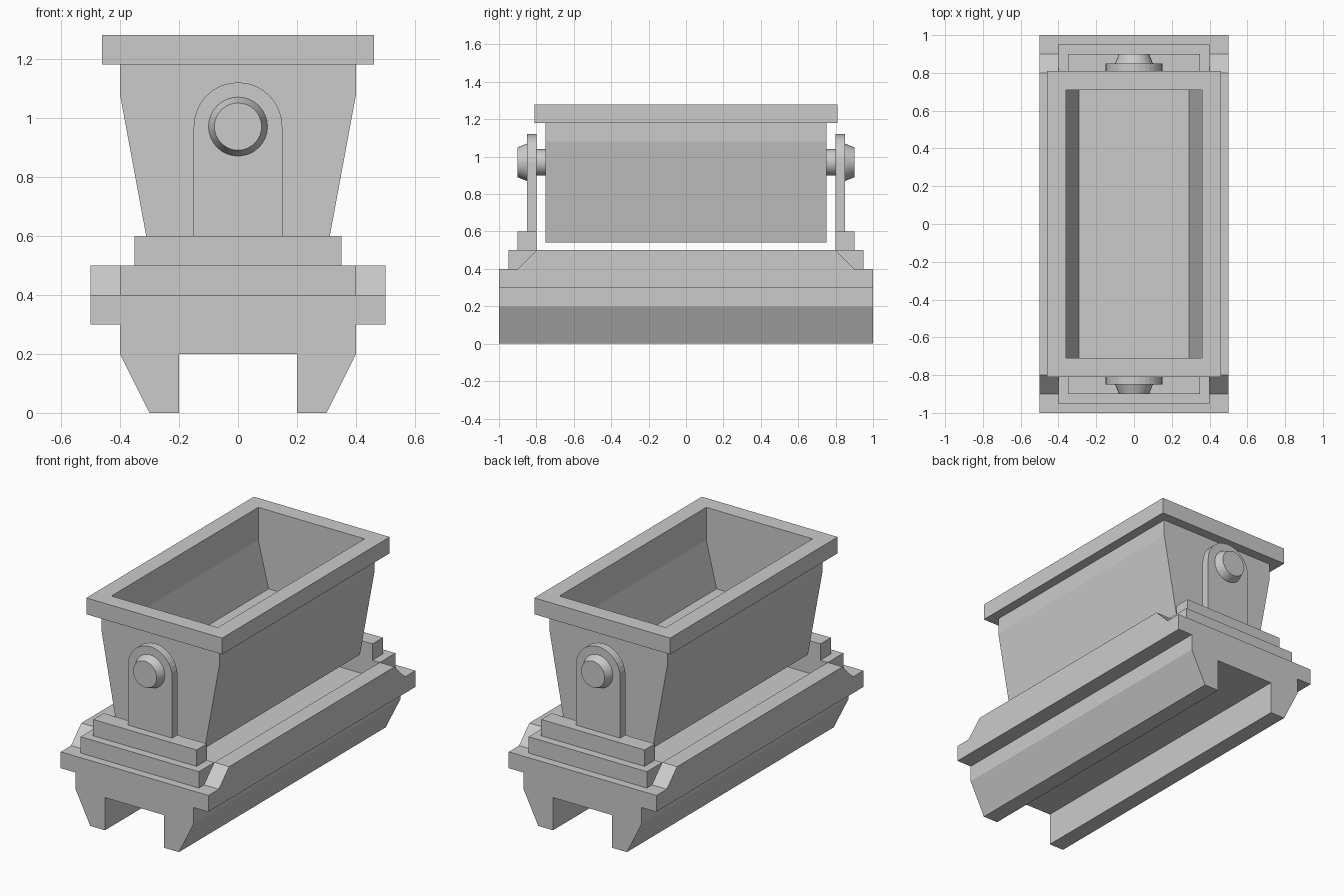
import bpy, bmesh, math
from mathutils import Matrix

if "Cube" in bpy.data.objects:
    bpy.data.objects.remove(bpy.data.objects["Cube"])


def finish(bm, name):
    bmesh.ops.recalc_face_normals(bm, faces=bm.faces)
    me = bpy.data.meshes.new(name)
    bm.to_mesh(me)
    bm.free()
    ob = bpy.data.objects.new(name, me)
    bpy.context.collection.objects.link(ob)
    return ob


def extrude(name, profile, depth, axis='Y', start=0.0):
    """Extrude an (x, z) profile along y, or a (y, z) profile along x."""
    place = (lambda a, b, d: (a, d, b)) if axis == 'Y' else (lambda a, b, d: (d, a, b))
    bm = bmesh.new()
    f = bm.faces.new([bm.verts.new(place(a, b, start)) for a, b in profile])
    r = bmesh.ops.extrude_face_region(bm, geom=[f])
    verts = [v for v in r['geom'] if isinstance(v, bmesh.types.BMVert)]
    bmesh.ops.translate(bm, verts=verts, vec=place(0, 0, depth))
    return finish(bm, name)


def box(name, x0, x1, y0, y1, z0, z1):
    return extrude(name, [(x0, z0), (x1, z0), (x1, z1), (x0, z1)], y1 - y0, 'Y', y0)


def cut(ob, cutter):
    m = ob.modifiers.new("cut", 'BOOLEAN')
    m.operation = 'DIFFERENCE'
    m.solver = 'EXACT'
    m.object = cutter
    cutter.hide_render = True
    cutter.hide_set(True)


def mirrored(half):
    """Complete a right-hand profile with its left-hand reflection."""
    return half + [(-x, z) for x, z in reversed(half)]


def pin(name, s, y0, y1, r0, r1, z=0.97):
    bm = bmesh.new()
    bmesh.ops.create_cone(bm, cap_ends=True, segments=32, radius1=r0, radius2=r1,
                          depth=y1 - y0,
                          matrix=Matrix.Translation((0, s * (y0 + y1) / 2, z))
                          @ Matrix.Rotation(-s * math.pi / 2, 4, 'X'))
    for f in bm.faces:
        f.smooth = len(f.verts) == 4
    for e in bm.edges:
        e.smooth = all(len(f.verts) == 4 for f in e.link_faces)
    return finish(bm, name)


# Grooved base on two rails
extrude("base", mirrored([(0.2, 0.2), (0.2, 0), (0.3, 0), (0.4, 0.2), (0.4, 0.3),
                          (0.5, 0.3), (0.5, 0.4)]), 2, 'Y', -1)

# Raised side walls with sloping ends
for side, x in (("left", -0.5), ("right", 0.4)):
    extrude(side + "_side_wall", [(-0.9, 0.4), (0.9, 0.4), (0.8, 0.5), (-0.8, 0.5)],
            0.1, 'X', x)

# Hopper body and rim, hollowed by a shared cutter
body = extrude("hopper_body", mirrored([(0.3, 0.54), (0.4, 1.08), (0.4, 1.18)]),
               1.5, 'Y', -0.75)
rim = box("hopper_rim", -0.46, 0.46, -0.81, 0.81, 1.18, 1.28)
cavity = extrude("hopper_cavity_cutter", mirrored([(0.29, 0.8), (0.36, 1.08), (0.36, 1.4)]),
                 1.42, 'Y', -0.71)
cut(body, cavity)
cut(rim, cavity)

# End steps, round-topped brackets and pivot pins
arch = [(-0.15, 0.6), (0.15, 0.6)] + [
    (0.15 * math.cos(math.pi * i / 16), 0.97 + 0.15 * math.sin(math.pi * i / 16))
    for i in range(17)]
for end, s in (("front", -1), ("back", 1)):
    for part, w, d, z in (("lower", 0.4, 0.95, 0.4), ("upper", 0.35, 0.9, 0.5)):
        y0, y1 = sorted((s * 0.8, s * d))
        box(f"{end}_{part}_step", -w, w, y0, y1, z, z + 0.1)
    extrude(end + "_bracket", arch, s * 0.05, 'Y', s * 0.8)
    pin(end + "_axle", s, 0.75, 0.8, 0.07, 0.07)
    pin(end + "_pin_cap", s, 0.85, 0.9, 0.1, 0.08)
